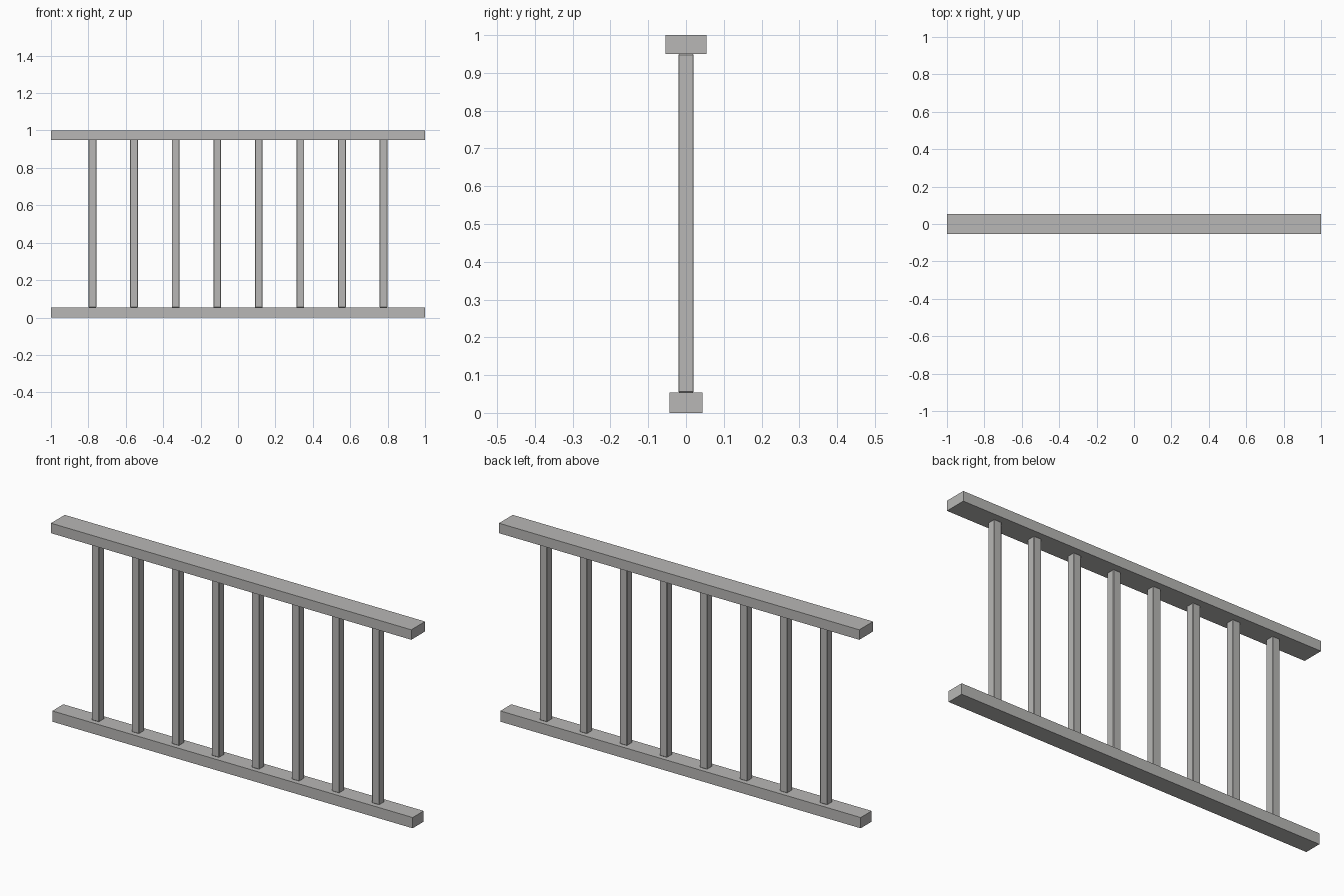
import bpy

cube = bpy.data.objects.get("Cube")
if cube:
    bpy.data.objects.remove(cube, do_unlink=True)

# Single painted grey finish
grey = bpy.data.materials.new("warm_grey")
grey.use_nodes = True
colour = (0.48, 0.475, 0.465, 1)
grey.diffuse_color = colour
grey.node_tree.nodes["Principled BSDF"].inputs["Base Color"].default_value = colour


def box(name, x, width, depth, bottom, top):
    """Box centred on y = 0, spanning bottom to top in z."""
    bpy.ops.mesh.primitive_cube_add(size=1, location=(x, 0, (bottom + top) / 2))
    obj = bpy.context.object
    obj.name = name
    obj.scale = (width, depth, top - bottom)
    bpy.ops.object.transform_apply(location=False, rotation=False, scale=True)
    obj.data.materials.append(grey)
    return obj


# Horizontal rails
RAIL_TOP, RAIL_BOTTOM = 0.95, 0.054
box("top_rail", 0, 2, 0.109, RAIL_TOP, 1)
box("bottom_rail", 0, 2, 0.087, 0, RAIL_BOTTOM)

# Evenly spaced square balusters with softened edges
COUNT, SPACING, THICKNESS = 8, 0.2223, 0.041
for i in range(COUNT):
    x = (i - (COUNT - 1) / 2) * SPACING
    post = box(f"baluster_{i + 1}", x, THICKNESS, THICKNESS, RAIL_BOTTOM, RAIL_TOP)
    bevel = post.modifiers.new("soft_edges", "BEVEL")
    bevel.width = 0.002
    bevel.segments = 1
